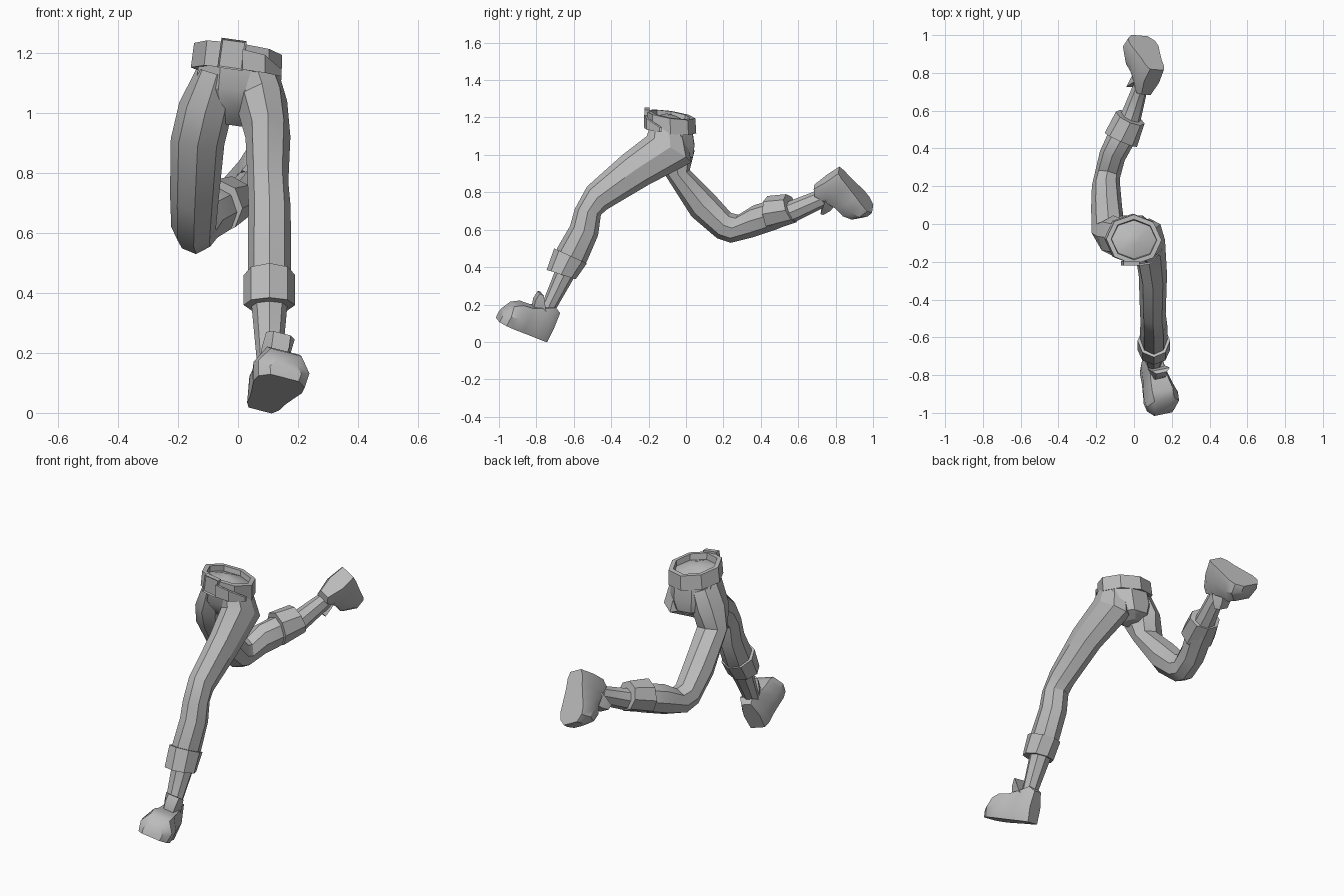
import bpy, bmesh, math
from mathutils import Vector, Matrix

old = bpy.data.objects.get("Cube")
if old:
    bpy.data.objects.remove(old, do_unlink=True)

grey = bpy.data.materials.new("plain_grey")
grey.use_nodes = True
GREY = (0.5, 0.5, 0.5, 1)
grey.diffuse_color = GREY
grey.node_tree.nodes["Principled BSDF"].inputs["Base Color"].default_value = GREY


def finish(bm, name, angle=30):
    bmesh.ops.recalc_face_normals(bm, faces=bm.faces)
    mesh = bpy.data.meshes.new(name)
    bm.to_mesh(mesh)
    bm.free()
    mesh.materials.append(grey)
    ob = bpy.data.objects.new(name, mesh)
    bpy.context.collection.objects.link(ob)
    bpy.ops.object.select_all(action='DESELECT')
    ob.select_set(True)
    bpy.context.view_layer.objects.active = ob
    bpy.ops.object.shade_smooth_by_angle(angle=math.radians(angle))
    return ob


def skin(loops, name, angle=30):
    """Bridge equal point loops and cap both ends."""
    bm = bmesh.new()
    rows = [[bm.verts.new(p) for p in loop] for loop in loops]
    n = len(rows[0])
    for a, b in zip(rows, rows[1:]):
        for i in range(n):
            j = (i + 1) % n
            bm.faces.new((a[i], a[j], b[j], b[i]))
    bm.faces.new(rows[0])
    bm.faces.new(rows[-1])
    return finish(bm, name, angle)


def loft(rings, name, axis=None, sides=8, turn=0, angle=30):
    """Each ring: front (y, z), back (y, z), centre x, half width."""
    ends = [(Vector((x, *a)), Vector((x, *b)), w) for a, b, x, w in rings]
    mids = [(a + b) / 2 for a, b, w in ends]
    loops = []
    for k, (a, b, w) in enumerate(ends):
        along = axis or mids[min(k + 1, len(mids) - 1)] - mids[max(k - 1, 0)]
        half = (b - a) / 2
        side = half.cross(along).normalized() * w
        steps = [2 * math.pi * (i + turn) / sides for i in range(sides)]
        loops.append([mids[k] + half * math.cos(t) + side * math.sin(t) for t in steps])
    return skin(loops, name, angle)


# Legs: left strides forward, right kicks back
loft([((-.19, 1.16), (.00, 1.10), .06, .075),
      ((-.21, 1.10), (.03, .96), .08, .085),
      ((-.34, 1.00), (-.20, .84), .10, .075),
      ((-.53, .83), (-.42, .71), .10, .068),
      ((-.595, .71), (-.455, .68), .105, .07),
      ((-.62, .62), (-.47, .57), .105, .072),
      ((-.69, .50), (-.53, .43), .105, .072),
      ((-.70, .38), (-.60, .34), .105, .06),
      ((-.775, .19), (-.71, .15), .105, .042)], "left_leg")
loft([((-.18, 1.13), (.03, 1.11), -.07, .075),
      ((-.17, 1.00), (.045, 1.02), -.11, .09),
      ((-.11, .89), (.02, .92), -.135, .09),
      ((.03, .67), (.15, .79), -.145, .082),
      ((.165, .555), (.24, .69), -.148, .075),
      ((.24, .53), (.28, .68), -.14, .068),
      ((.36, .56), (.36, .73), -.115, .07),
      ((.48, .60), (.46, .76), -.06, .075),
      ((.60, .65), (.545, .75), -.015, .055),
      ((.76, .73), (.70, .81), .035, .04)], "right_leg")

# Trouser cuffs
loft([((-.705, .50), (-.53, .42), .105, .086),
      ((-.745, .385), (-.59, .335), .105, .086),
      ((-.725, .38), (-.605, .34), .105, .07)], "left_cuff", Vector((0, -.35, -.9)))
loft([((.455, .595), (.435, .78), -.07, .093),
      ((.59, .64), (.535, .79), -.02, .083),
      ((.59, .66), (.54, .77), -.02, .065)], "right_cuff", Vector((.08, .18, .04)))

# Pelvis
loft([((-.195, 1.18), (.04, 1.14), -.005, .135),
      ((-.19, 1.08), (.055, 1.05), -.01, .145),
      ((-.14, 1.00), (.045, .99), -.015, .11),
      ((-.10, .96), (.00, .96), -.02, .04)], "pelvis", turn=.5)

# Belt with a recessed waist cap
up = Vector((.14, .15, 1))
loft([((-.185, 1.15), (.03, 1.12), -.006, .13),
      ((-.215, 1.15), (.055, 1.115), -.006, .153),
      ((-.215, 1.235), (.05, 1.195), .0, .148),
      ((-.19, 1.235), (.025, 1.197), .0, .122),
      ((-.185, 1.20), (.02, 1.17), .0, .12),
      ((-.11, 1.22), (-.05, 1.205), .0, .03)], "belt", up)

# Buckle: framed plate on the belt front
bm = bmesh.new()
bmesh.ops.create_cube(bm, size=1)
bmesh.ops.scale(bm, verts=bm.verts, vec=(.085, .026, .1))
face = min(bm.faces, key=lambda f: f.calc_center_median().y)
bmesh.ops.inset_region(bm, faces=[face], thickness=.008)
bmesh.ops.translate(bm, verts=face.verts, vec=(0, .006, 0))
place = Matrix.Translation((-.02, -.208, 1.197)) @ Matrix.Rotation(math.radians(8), 4, 'Y')
bmesh.ops.transform(bm, matrix=place, verts=bm.verts)
finish(bm, "belt_buckle")

# Loose strap end beside the buckle
strap = [((.015, -.212, 1.18), .034), ((.09, -.2, 1.165), .03), ((.145, -.13, 1.135), .012)]
skin([[Vector(p) + Vector((0, d, s * h)) for d, s in ((0, -1), (-.012, -1), (-.012, 1), (0, 1))]
      for p, h in strap], "belt_strap_end")


def shoe(side, heel, toe, ankle):
    """Shoe standing on a heel-to-toe line, with its tongue in front of the ankle."""
    heel, toe, ankle = Vector(heel), Vector(toe), Vector(ankle)
    fwd = (toe - heel).normalized()
    rise = ankle - heel
    rise = (rise - fwd * rise.dot(fwd)).normalized()
    out = fwd.cross(rise)

    def at(f, s, u):
        return heel + fwd * f + out * s + rise * u

    section = ((-.9, 0), (-1, .5), (-.6, 1), (.6, 1), (1, .5), (.9, 0))
    shape = [(-.005, .045, .17), (.03, .062, .19), (.085, .068, .165),
             (.15, .082, .14), (.205, .095, .135), (.25, .09, .11), (.285, .055, .06)]
    skin([[at(f, s * w, u * h) for s, u in section] for f, w, h in shape], side + "_shoe", 35)
    tongue = [(.07, .14, .045, .07), (.095, .18, .05, .055), (.125, .225, .05, .02)]
    skin([[at(f, -w, u), at(f + d, -w * .6, u), at(f + d, w * .6, u), at(f, w, u)]
          for f, u, w, d in tongue], side + "_shoe_tongue")


shoe("left", (.075, -.755, .01), (.15, -.99, .11), (.105, -.69, .18))
shoe("right", (.12, .82, .915), (.03, .995, .715), (.05, .70, .80))
